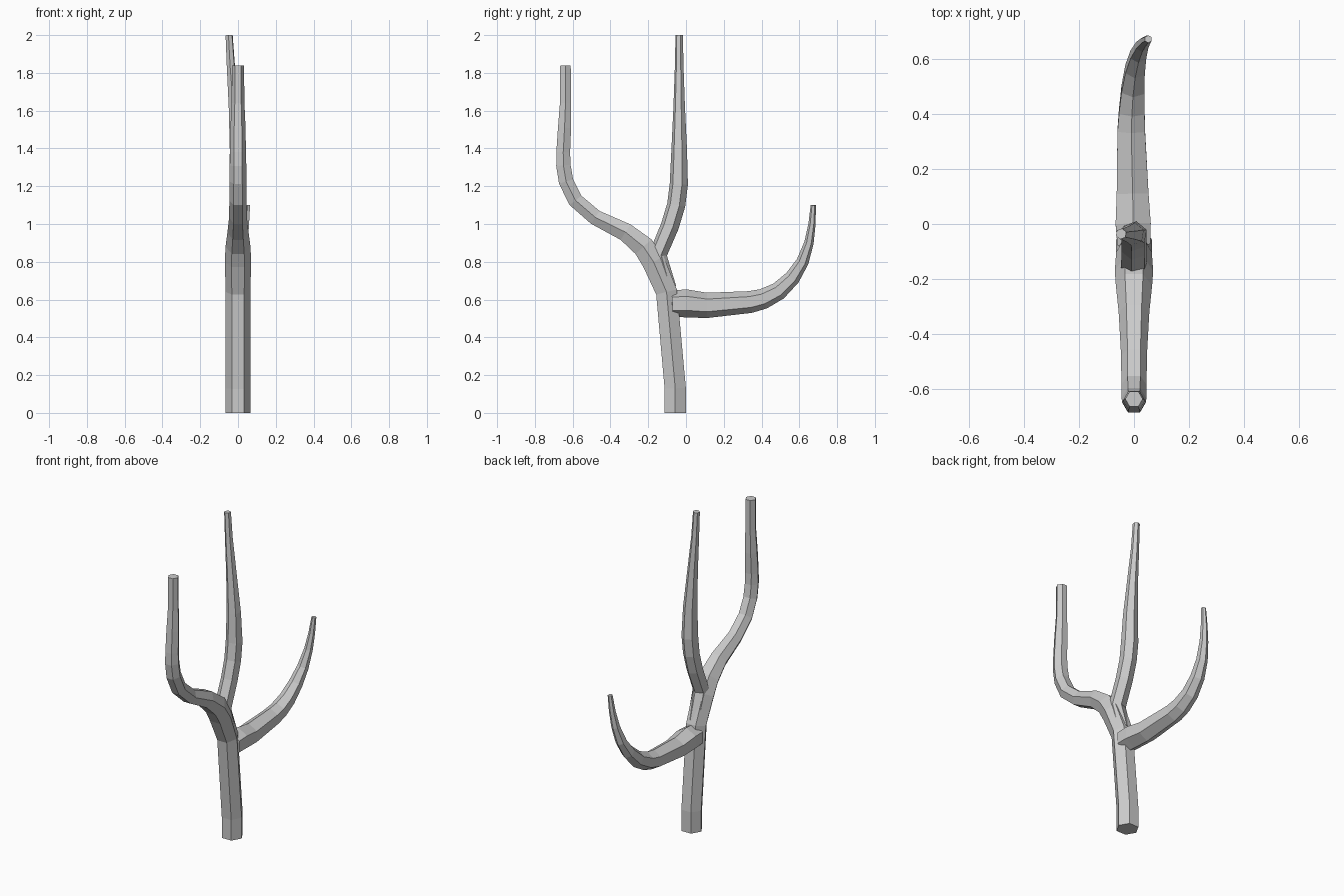
import bpy, bmesh, math
from mathutils import Vector


def limb(name, path, turn=0.0, sides=6):
    """Capped six-sided tube; path rows are (x, y, z, radius)."""
    pts = [Vector(p[:3]) for p in path]
    bm = bmesh.new()
    rings = []
    for i, p in enumerate(pts):
        t = Vector((0, 0, 0))
        if i > 0:
            t += (p - pts[i - 1]).normalized()
        if i < len(pts) - 1:
            t += (pts[i + 1] - p).normalized()
        t.normalize()
        u = Vector((1, 0, 0))
        u = (u - t * u.dot(t)).normalized()
        v = t.cross(u)
        ring = []
        for k in range(sides):
            a = math.radians(turn) + 2 * math.pi * k / sides
            ring.append(bm.verts.new(p + path[i][3] * (u * math.cos(a) + v * math.sin(a))))
        rings.append(ring)
    for a, b in zip(rings, rings[1:]):
        for k in range(sides):
            n = (k + 1) % sides
            bm.faces.new((a[k], a[n], b[n], b[k]))
    bm.faces.new(rings[0][::-1])
    bm.faces.new(rings[-1])
    bmesh.ops.recalc_face_normals(bm, faces=bm.faces)
    mesh = bpy.data.meshes.new(name)
    bm.to_mesh(mesh)
    bm.free()
    obj = bpy.data.objects.new(name, mesh)
    bpy.context.collection.objects.link(obj)
    return obj


# Trunk flowing into the front arm, which bends upright
limb("trunk_and_front_arm", [
    (0, -0.057, 0, 0.065), (0, -0.057, 0.13, 0.065),
    (0, -0.103, 0.64, 0.065), (0, -0.172, 0.80, 0.070),
    (0, -0.225, 0.88, 0.066), (0, -0.32, 0.957, 0.056),
    (0, -0.48, 1.035, 0.047), (0, -0.585, 1.125, 0.046),
    (0, -0.635, 1.225, 0.045), (0, -0.649, 1.31, 0.044),
    (0, -0.650, 1.38, 0.042), (0, -0.643, 1.51, 0.040),
    (0, -0.638, 1.64, 0.034), (0, -0.638, 1.84, 0.032)])

# Upright centre stem, leaning slightly to one side at the tip
limb("centre_stem", [
    (0, -0.10, 0.66, 0.050), (0, -0.15, 0.835, 0.050),
    (0, -0.085, 0.99, 0.049), (0, -0.052, 1.10, 0.049),
    (0, -0.038, 1.21, 0.049), (-0.004, -0.036, 1.39, 0.042),
    (-0.020, -0.036, 1.62, 0.031), (-0.038, -0.036, 1.84, 0.023),
    (-0.047, -0.036, 2.0, 0.020)], turn=20)

# Back arm curling outwards and up, ridge on top
limb("back_arm", [
    (0, -0.075, 0.578, 0.070), (-0.003, 0, 0.580, 0.074),
    (-0.005, 0.11, 0.569, 0.067), (-0.010, 0.34, 0.587, 0.058),
    (-0.008, 0.41, 0.604, 0.054), (-0.004, 0.49, 0.645, 0.048),
    (0.004, 0.563, 0.715, 0.041), (0.016, 0.617, 0.80, 0.033),
    (0.030, 0.651, 0.90, 0.025), (0.042, 0.667, 1.0, 0.019),
    (0.052, 0.674, 1.10, 0.014)], turn=30)
